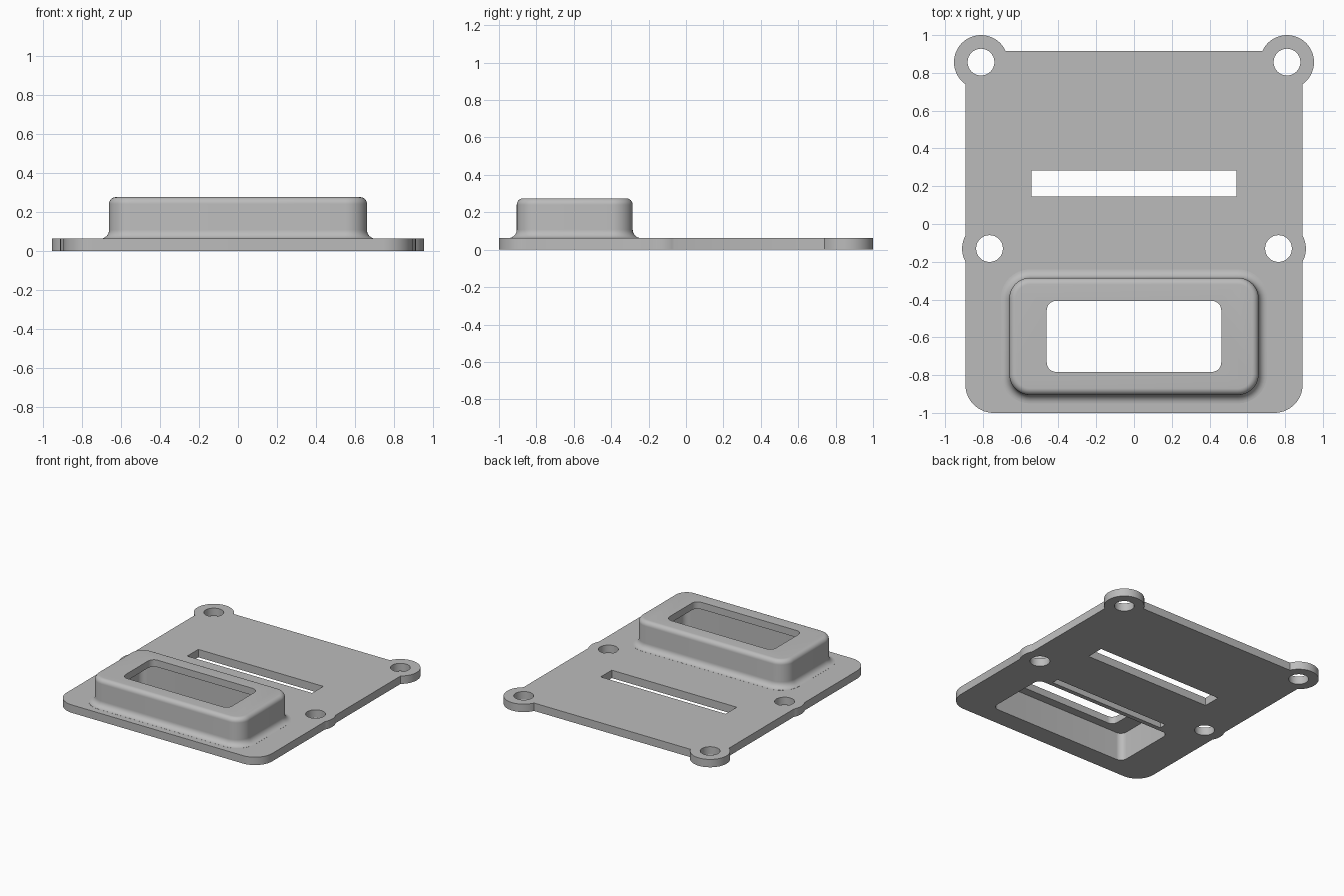
import bpy, bmesh
from math import radians, sin, cos, pi

cube = bpy.data.objects.get("Cube")
if cube:
    bpy.data.objects.remove(cube, do_unlink=True)

grey = bpy.data.materials.new("plain grey")
grey.use_nodes = True
grey.diffuse_color = (0.5, 0.5, 0.5, 1)
grey.node_tree.nodes["Principled BSDF"].inputs["Base Color"].default_value = (0.5, 0.5, 0.5, 1)


def arc(cx, cy, r, start, end, steps):
    angles = [radians(start + (end - start) * i / steps) for i in range(steps + 1)]
    return [(cx + r * cos(a), cy + r * sin(a)) for a in angles]


def rounded_rect(hx, y0, y1, r, steps=10):
    """Counter-clockwise outline centred on x = 0."""
    if r == 0:
        return [(hx, y0), (hx, y1), (-hx, y1), (-hx, y0)]
    pts = []
    for sx, y, start in ((1, y0 + r, -90), (1, y1 - r, 0), (-1, y1 - r, 90), (-1, y0 + r, 180)):
        pts += arc(sx * (hx - r), y, r, start, start + 90, steps)
    return pts


def loft(name, rings):
    """Solid from a stack of (outline, height) rings, capped at both ends."""
    bm = bmesh.new()
    loops = [[bm.verts.new((x, y, z)) for x, y in pts] for pts, z in rings]
    n = len(loops[0])
    for low, high in zip(loops, loops[1:]):
        for i in range(n):
            j = (i + 1) % n
            bm.faces.new((low[i], low[j], high[j], high[i]))
    bm.faces.new(loops[0][::-1])
    bm.faces.new(loops[-1])
    mesh = bpy.data.meshes.new(name)
    bm.to_mesh(mesh)
    bm.free()
    mesh.materials.append(grey)
    obj = bpy.data.objects.new(name, mesh)
    bpy.context.collection.objects.link(obj)
    return obj


def combine(target, tool, operation):
    mod = target.modifiers.new(operation.lower(), 'BOOLEAN')
    mod.operation = operation
    mod.solver = 'EXACT'
    mod.object = tool
    bpy.context.view_layer.objects.active = target
    bpy.ops.object.modifier_apply(modifier=mod.name)
    bpy.data.objects.remove(tool, do_unlink=True)


# Flat plate: one half of the outline with its lugs, then mirrored
TOP = 0.062
half = arc(0.743, -0.85, 0.15, -90, 0, 14)
half += arc(0.765, -0.13, 0.145, -28, 28, 10)
half += arc(0.81, 0.857, 0.143, -54.5, 156, 36)
outline = half + [(-x, y) for x, y in reversed(half)]
plate = loft("cover_plate", [(outline, 0), (outline, TOP)])

# Raised housing: flared foot, straight wall, rounded rim
HX, Y0, Y1, R, HEIGHT = 0.66, -0.905, -0.285, 0.11, 0.275
FOOT, RIM = 0.045, 0.035
profile = [(FOOT, 0.03)]
for i in range(9):
    a = pi / 2 * i / 8
    profile.append((FOOT * (1 - sin(a)), TOP + 0.0005 + FOOT * (1 - cos(a))))
for i in range(9):
    a = pi / 2 * i / 8
    profile.append((-RIM * (1 - cos(a)), HEIGHT - RIM * (1 - sin(a))))
housing = loft("raised_housing",
               [(rounded_rect(HX + d, Y0 - d, Y1 + d, R + d), z) for d, z in profile])
combine(plate, housing, 'UNION')

# Openings: hollow underside, window, long slot, blind groove
for name, hx, y0, y1, r, z0, z1 in (
        ("cavity_cutter", 0.60, -0.85, -0.34, 0.05, -0.1, 0.22),
        ("window_cutter", 0.462, -0.783, -0.407, 0.05, 0.15, 0.4),
        ("slot_cutter", 0.543, 0.145, 0.283, 0, -0.1, 0.2),
        ("groove_cutter", 0.50, -0.305, -0.25, 0, -0.1, 0.045)):
    shape = rounded_rect(hx, y0, y1, r)
    combine(plate, loft(name, [(shape, z0), (shape, z1)]), 'DIFFERENCE')

# Screw holes in the four lugs
for side in (-1, 1):
    for x, y in ((0.81, 0.857), (0.765, -0.13)):
        circle = arc(side * x, y, 0.071, 0, 348.75, 31)
        combine(plate, loft("hole_cutter", [(circle, -0.1), (circle, 0.2)]), 'DIFFERENCE')

bpy.ops.object.select_all(action='DESELECT')
plate.select_set(True)
bpy.context.view_layer.objects.active = plate
bpy.ops.object.shade_smooth_by_angle(angle=radians(30))
